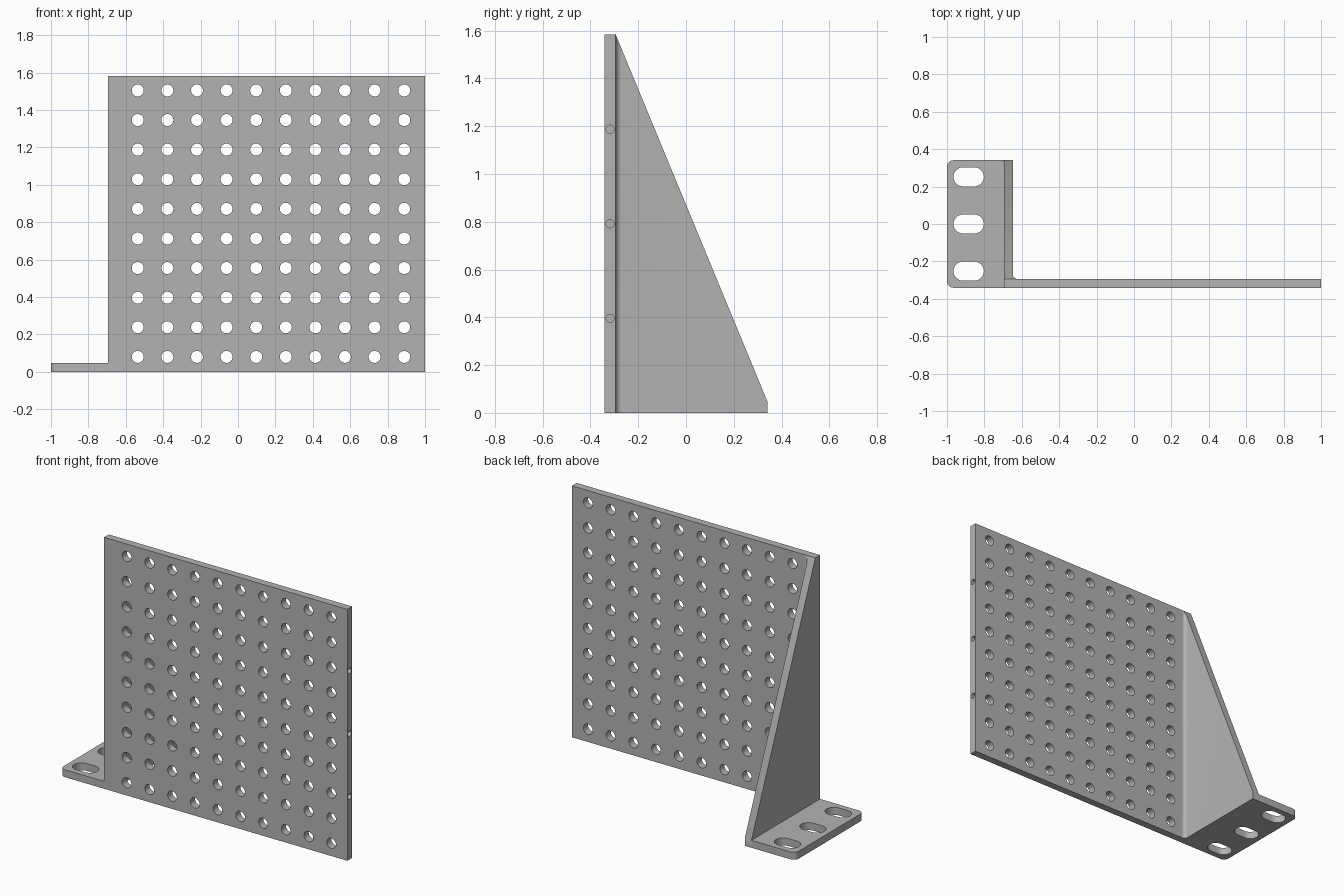
import bpy, bmesh, math
from mathutils import Matrix, Vector

cube = bpy.data.objects.get("Cube")
if cube:
    bpy.data.objects.remove(cube, do_unlink=True)

grey = bpy.data.materials.new("plain grey")
grey.use_nodes = True
COLOUR = (0.45, 0.45, 0.45, 1)
grey.diffuse_color = COLOUR
grey.node_tree.nodes["Principled BSDF"].inputs["Base Color"].default_value = COLOUR

# Main dimensions
LEFT, WALL, RIGHT = -1.0, -0.695, 1.0
FRONT, BACK = -0.341, 0.341
THICK, HEIGHT = 0.047, 1.583
PLATE_BACK = FRONT + THICK
PITCH = 0.1583


def arc(cx, cy, r, start, end, steps=10):
    """Points along an arc, angles in degrees."""
    angles = [math.radians(start + (end - start) * i / steps) for i in range(steps + 1)]
    return [(cx + r * math.cos(a), cy + r * math.sin(a)) for a in angles]


def add_prism(bm, outline, z0, z1):
    """Extrude a plan outline between two heights."""
    base = bm.faces.new([bm.verts.new((x, y, z0)) for x, y in outline])
    top = bmesh.ops.extrude_face_region(bm, geom=[base])["geom"]
    verts = [v for v in top if isinstance(v, bmesh.types.BMVert)]
    bmesh.ops.translate(bm, vec=(0, 0, z1 - z0), verts=verts)
    bmesh.ops.recalc_face_normals(bm, faces=bm.faces[:])


def add_cylinder(bm, centre, radius, depth, axis):
    turn = Matrix.Rotation(math.pi / 2, 4, axis)
    bmesh.ops.create_cone(bm, cap_ends=True, segments=32, radius1=radius, radius2=radius,
                          depth=depth, matrix=Matrix.Translation(centre) @ turn)


def make_object(name, bm):
    mesh = bpy.data.meshes.new(name)
    bm.to_mesh(mesh)
    bm.free()
    mesh.materials.append(grey)
    obj = bpy.data.objects.new(name, mesh)
    bpy.context.collection.objects.link(obj)
    return obj


def cut(obj, cutter):
    """Subtract the cutter, keep the result and drop the cutter."""
    cutter.hide_render = True
    mod = obj.modifiers.new("holes", "BOOLEAN")
    mod.operation, mod.solver, mod.object = "DIFFERENCE", "EXACT", cutter
    graph = bpy.context.evaluated_depsgraph_get()
    mesh = bpy.data.meshes.new_from_object(obj.evaluated_get(graph))
    obj.modifiers.clear()
    obj.data = mesh
    bpy.data.objects.remove(cutter, do_unlink=True)


def rectangle(x0, x1, y0, y1):
    return [(x0, y0), (x1, y0), (x1, y1), (x0, y1)]


# Upright plate with a square grid of through holes
bm = bmesh.new()
add_prism(bm, rectangle(WALL, RIGHT, FRONT, PLATE_BACK), 0, HEIGHT)
plate = make_object("upright_plate", bm)

bm = bmesh.new()
mid_y = (FRONT + PLATE_BACK) / 2
for col in range(10):
    for row in range(10):
        centre = (-0.536 + col * PITCH, mid_y, 0.08 + row * PITCH)
        add_cylinder(bm, centre, 0.032, 0.2, "X")
# Small blind holes in the free edge
for k in (1, 2, 3):
    add_cylinder(bm, (RIGHT, mid_y, HEIGHT * k / 4), 0.017, 0.12, "Y")
cut(plate, make_object("plate_hole_cutter", bm))

# Triangular gusset with a fillet into the plate, trimmed along its slope
bm = bmesh.new()
inner, fillet = WALL + THICK, 0.025
outline = [(WALL, BACK), (WALL, PLATE_BACK)]
outline += arc(inner + fillet, PLATE_BACK + fillet, fillet, 270, 180)
outline += [(inner, BACK)]
add_prism(bm, outline, 0, HEIGHT)
slope = Vector((0, HEIGHT - THICK, BACK - PLATE_BACK))
result = bmesh.ops.bisect_plane(bm, geom=bm.verts[:] + bm.edges[:] + bm.faces[:],
                                plane_co=(0, BACK, THICK), plane_no=slope,
                                clear_outer=True, dist=1e-5)
bmesh.ops.holes_fill(bm, edges=[e for e in bm.edges if e.is_boundary])
bmesh.ops.recalc_face_normals(bm, faces=bm.faces[:])
gusset = make_object("gusset", bm)

# Mounting foot with rounded outer corners and three slots
bm = bmesh.new()
r = 0.035
outline = arc(LEFT + r, BACK - r, r, 90, 180) + arc(LEFT + r, FRONT + r, r, 180, 270)
outline += [(WALL, FRONT), (WALL, BACK)]
add_prism(bm, outline, 0, THICK)
foot = make_object("mounting_foot", bm)

bm = bmesh.new()
for y in (-0.252, 0, 0.252):
    slot = arc(-0.854, y, 0.051, -90, 90, 16) + arc(-0.914, y, 0.051, 90, 270, 16)
    add_prism(bm, slot, -0.1, 0.2)
cut(foot, make_object("slot_cutter", bm))

# Smooth the round walls, keep the machined edges sharp
for obj in (plate, gusset, foot):
    bpy.ops.object.select_all(action="DESELECT")
    obj.select_set(True)
    bpy.context.view_layer.objects.active = obj
    bpy.ops.object.shade_smooth_by_angle(angle=math.radians(30))
